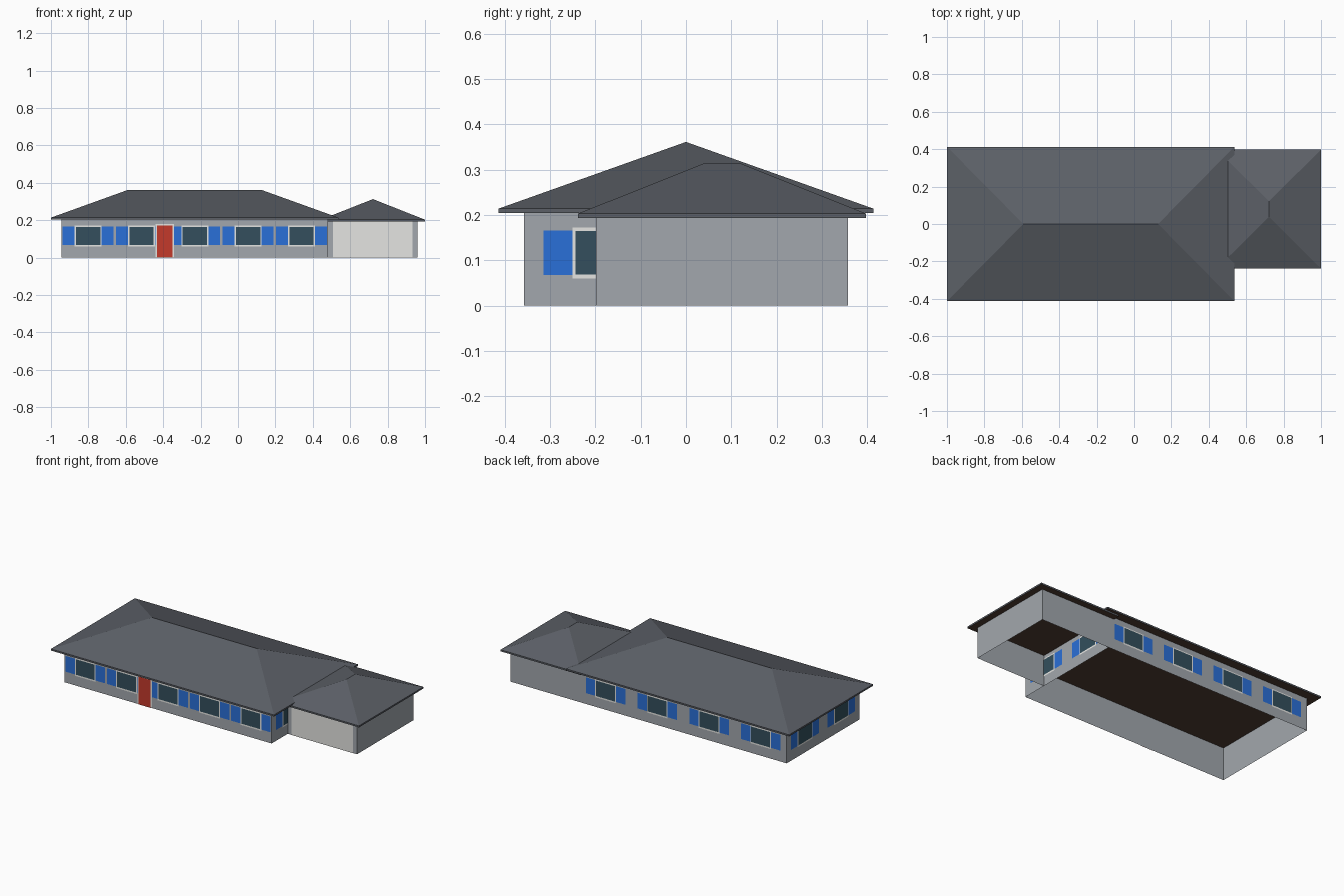
import bpy
from mathutils import Matrix, Vector
from math import pi

if "Cube" in bpy.data.objects:
    bpy.data.objects.remove(bpy.data.objects["Cube"])


def material(name, rgb):
    m = bpy.data.materials.new(name)
    lin = [(c / 255 / 12.92) if c < 11 else ((c / 255 + 0.055) / 1.055) ** 2.4 for c in rgb]
    m.diffuse_color = (*lin, 1)
    m.use_nodes = True
    m.node_tree.nodes["Principled BSDF"].inputs["Base Color"].default_value = m.diffuse_color
    return m


ROOF = material("slate_grey", (92, 96, 103))
WALL = material("wall_grey", (162, 167, 173))
SOFFIT = material("dark_brown", (80, 62, 51))
TRIM = material("off_white", (229, 229, 226))
GLASS = material("dark_glass", (51, 79, 93))
BLUE = material("shutter_blue", (42, 112, 216))
RED = material("door_red", (195, 58, 43))


def make(name, verts, faces, mats):
    me = bpy.data.meshes.new(name)
    me.from_pydata(verts, [], faces)
    for m in mats:
        me.materials.append(m)
    ob = bpy.data.objects.new(name, me)
    bpy.context.collection.objects.link(ob)
    return ob


def walls(name, path, height):
    """Open-bottomed upright walls along a counter-clockwise plan path."""
    n = len(path)
    verts = [(x, y, z) for z in (0, height) for x, y in path]
    faces = [(i, i + 1, n + i + 1, n + i) for i in range(n - 1)]
    return make(name, verts, faces, [WALL])


def hip_roof(name, x0, x1, y0, y1, z0, z1, top, ridge):
    """Hipped roof with a thin fascia and a brown flat underside."""
    plan = [(x0, y0), (x1, y0), (x1, y1), (x0, y1)]
    verts = [(x, y, z) for z in (z0, z1) for x, y in plan] + [(*p, top) for p in ridge]
    faces = [(3, 2, 1, 0)] + [(i, (i + 1) % 4, 4 + (i + 1) % 4, 4 + i) for i in range(4)]
    if ridge[0][1] == ridge[1][1]:      # ridge runs along x
        faces += [(4, 5, 9, 8), (5, 6, 9), (6, 7, 8, 9), (7, 4, 8)]
    else:                               # ridge runs along y
        faces += [(4, 5, 8), (5, 6, 9, 8), (6, 7, 9), (7, 4, 8, 9)]
    ob = make(name, verts, faces, [ROOF, SOFFIT])
    ob.data.polygons[0].material_index = 1
    return ob


def panels(name, parts, mats, origin, turn):
    """Flat panels (u0, u1, z0, z1, offset, material) just proud of a wall turned about z."""
    place = Matrix.Translation(Vector(origin)) @ Matrix.Rotation(turn, 4, 'Z')
    verts, faces = [], []
    for u0, u1, z0, z1, d, _ in parts:
        n = len(verts)
        verts += [place @ Vector((u, -d, z)) for u, z in ((u0, z0), (u1, z0), (u1, z1), (u0, z1))]
        faces.append((n, n + 1, n + 2, n + 3))
    ob = make(name, verts, faces, mats)
    for poly, part in zip(ob.data.polygons, parts):
        poly.material_index = part[5]


# House and garage walls
X0, X1, Y = -0.944, 0.482, 0.357
walls("house_walls", [(X0, -Y), (X1, -Y), (X1, Y), (X0, Y), (X0, -Y)], 0.204)
GX, GY = 0.959, -0.198
walls("garage_walls", [(X1, GY), (GX, GY), (GX, Y), (X1, Y)], 0.193)

# Roofs
hip_roof("house_roof", -1, 0.537, -0.413, 0.413, 0.204, 0.214, 0.361,
         [(-0.592, 0), (0.129, 0)])
hip_roof("garage_roof", 0.443, 1, -0.238, 0.397, 0.193, 0.203, 0.313,
         [(0.7215, 0.038), (0.7215, 0.122)])

# Windows: frame, glass and a pair of shutters, evenly spaced on every house wall
WINDOW = [(-0.072, 0.072, 0.06, 0.172, 0.0014, 0),
          (-0.065, 0.065, 0.069, 0.165, 0.0021, 1),
          (-0.136, -0.071, 0.068, 0.166, 0.0007, 2),
          (0.071, 0.136, 0.068, 0.166, 0.0007, 2)]
CX, LX = (X0 + X1) / 2, X1 - X0
for side, count, length, centre, turn in (
        ("front", 5, LX, (CX, -Y, 0), 0), ("right", 2, 2 * Y, (X1, 0, 0), pi / 2),
        ("back", 4, LX, (CX, Y, 0), pi), ("left", 2, 2 * Y, (X0, 0, 0), -pi / 2)):
    for i in range(count):
        u = ((i + 0.5) / count - 0.5) * length
        origin = Vector(centre) + Matrix.Rotation(turn, 3, 'Z') @ Vector((u, 0, 0))
        panels(f"{side}_window_{i + 1}", WINDOW, [TRIM, GLASS, BLUE], origin, turn)

# Front door with trim
panels("front_door", [(-0.05, 0.05, 0, 0.179, 0.0021, 0), (-0.041, 0.041, 0, 0.173, 0.0028, 1)],
       [TRIM, RED], (-0.391, -Y, 0), 0)

# Garage door
panels("garage_door", [(-0.212, 0.212, 0, 0.193, 0.0014, 0)], [TRIM], (0.72, GY, 0), 0)
